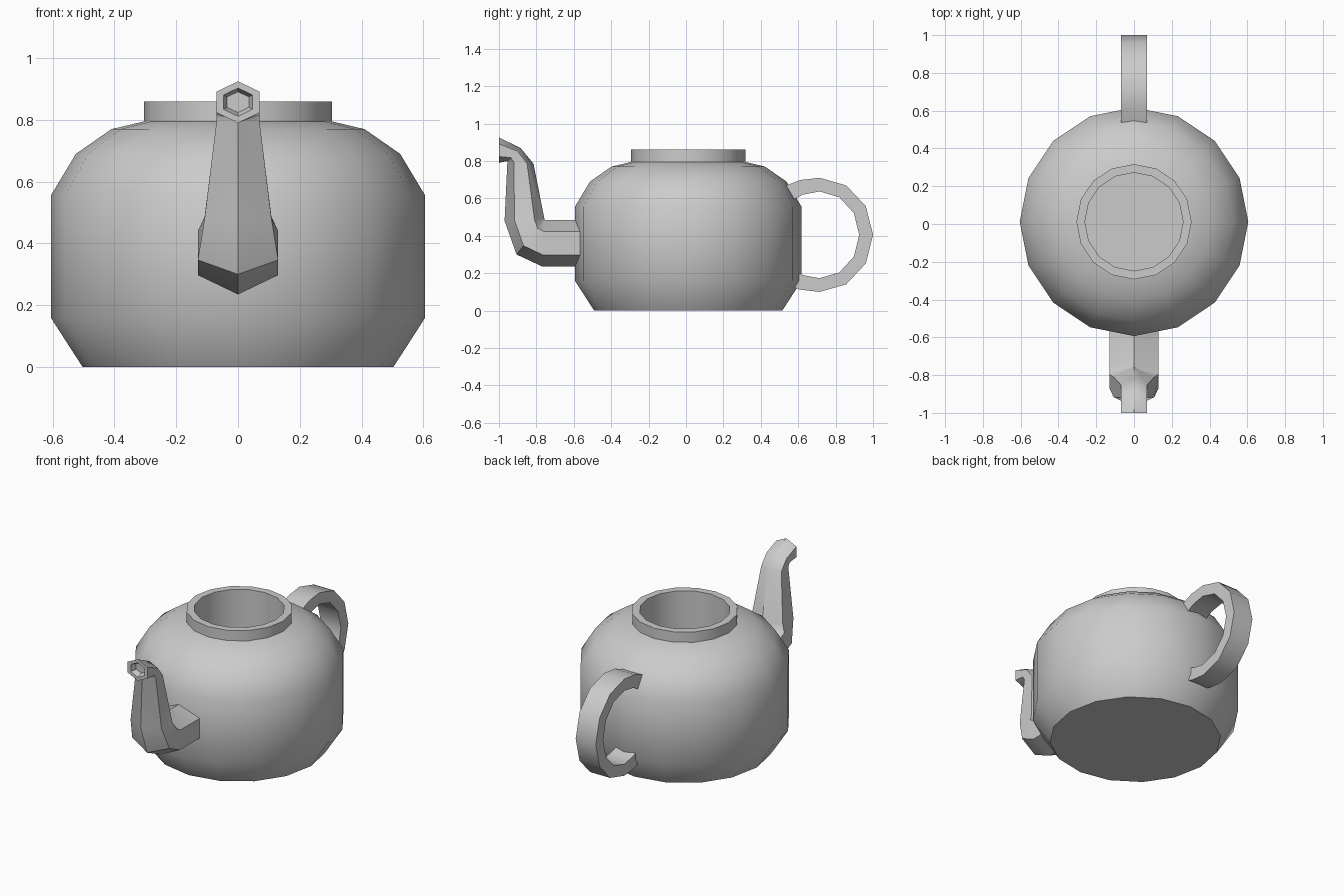
import bpy, bmesh, math
from mathutils import Vector

cube = bpy.data.objects.get("Cube")
if cube:
    bpy.data.objects.remove(cube, do_unlink=True)

gray = bpy.data.materials.new("plain gray")
gray.use_nodes = True
gray.diffuse_color = (0.6, 0.6, 0.6, 1)
gray.node_tree.nodes["Principled BSDF"].inputs["Base Color"].default_value = (0.6, 0.6, 0.6, 1)


def skin(name, rings):
    """Join a row of closed rings with quads and cap both ends."""
    bm = bmesh.new()
    loops = [[bm.verts.new(p) for p in ring] for ring in rings]
    n = len(loops[0])
    for a, b in zip(loops, loops[1:]):
        for i in range(n):
            j = (i + 1) % n
            bm.faces.new((a[i], a[j], b[j], b[i]))
    bm.faces.new(loops[0])
    bm.faces.new(loops[-1])
    bmesh.ops.recalc_face_normals(bm, faces=bm.faces)
    mesh = bpy.data.meshes.new(name)
    bm.to_mesh(mesh)
    bm.free()
    mesh.materials.append(gray)
    obj = bpy.data.objects.new(name, mesh)
    bpy.context.collection.objects.link(obj)
    bpy.ops.object.select_all(action='DESELECT')
    obj.select_set(True)
    bpy.context.view_layer.objects.active = obj
    bpy.ops.object.shade_smooth_by_angle(angle=math.radians(40))
    return obj


# Pot body with shoulder, raised rim and open well: (radius, height)
SIDES = 16
CENTRE_Y = 0.012
profile = [(0.503, 0), (0.605, 0.158), (0.605, 0.557), (0.525, 0.69), (0.41, 0.77),
           (0.305, 0.795), (0.305, 0.86), (0.26, 0.86), (0.26, 0.3)]
turns = [math.tau * i / SIDES for i in range(SIDES)]
skin("pot_body", [[(r * math.cos(t), CENTRE_Y + r * math.sin(t), z) for t in turns]
                  for r, z in profile])


# Six-sided spout: each section runs from an outer to an inner (y, z) point
def hexagon(outer, inner, w, scale=1, push=0):
    o, i = Vector((0, *outer)), Vector((0, *inner))
    c, h = (o + i) / 2 + Vector((0, push, 0)), (i - o) / 2 * scale
    x = Vector((w * scale, 0, 0))
    return [c + h, c + h / 2 + x, c - h / 2 + x, c - h, c - h / 2 - x, c + h / 2 - x]


tip = ((-1, 0.79), (-1, 0.925), 0.07)
skin("spout", [
    hexagon((-0.5, 0.235), (-0.5, 0.485), 0.13),
    hexagon((-0.767, 0.235), (-0.757, 0.485), 0.13),
    hexagon((-0.906, 0.30), (-0.757, 0.487), 0.13),
    hexagon((-0.97, 0.48), (-0.757, 0.49), 0.108),
    hexagon((-0.955, 0.795), (-0.815, 0.785), 0.07),
    hexagon((-0.953, 0.80), (-0.885, 0.87), 0.07),
    hexagon(*tip),
    hexagon(*tip, scale=0.68),
    hexagon(*tip, scale=0.5, push=0.035),
])

# Flat-sided loop handle, ends sunk into the body
HALF_WIDTH = 0.07
CY, CZ = 0.714, 0.405


def arc(ry, rz, end):
    mid = [(CY + ry * math.cos(a), CZ + rz * math.sin(a))
           for a in (math.radians(d) for d in range(-90, 91, 30))]
    upper = [(y, CZ + dz) for y, dz in end]
    lower = [(y, CZ - dz) for y, dz in reversed(end)]
    return lower + mid + upper


outside = arc(0.286, 0.305, [(0.61, 0.293), (0.5, 0.25)])
inside = arc(0.212, 0.232, [(0.625, 0.215), (0.5, 0.15)])
skin("handle", [[(-HALF_WIDTH, *o), (HALF_WIDTH, *o), (HALF_WIDTH, *i), (-HALF_WIDTH, *i)]
                for o, i in zip(outside, inside)])
